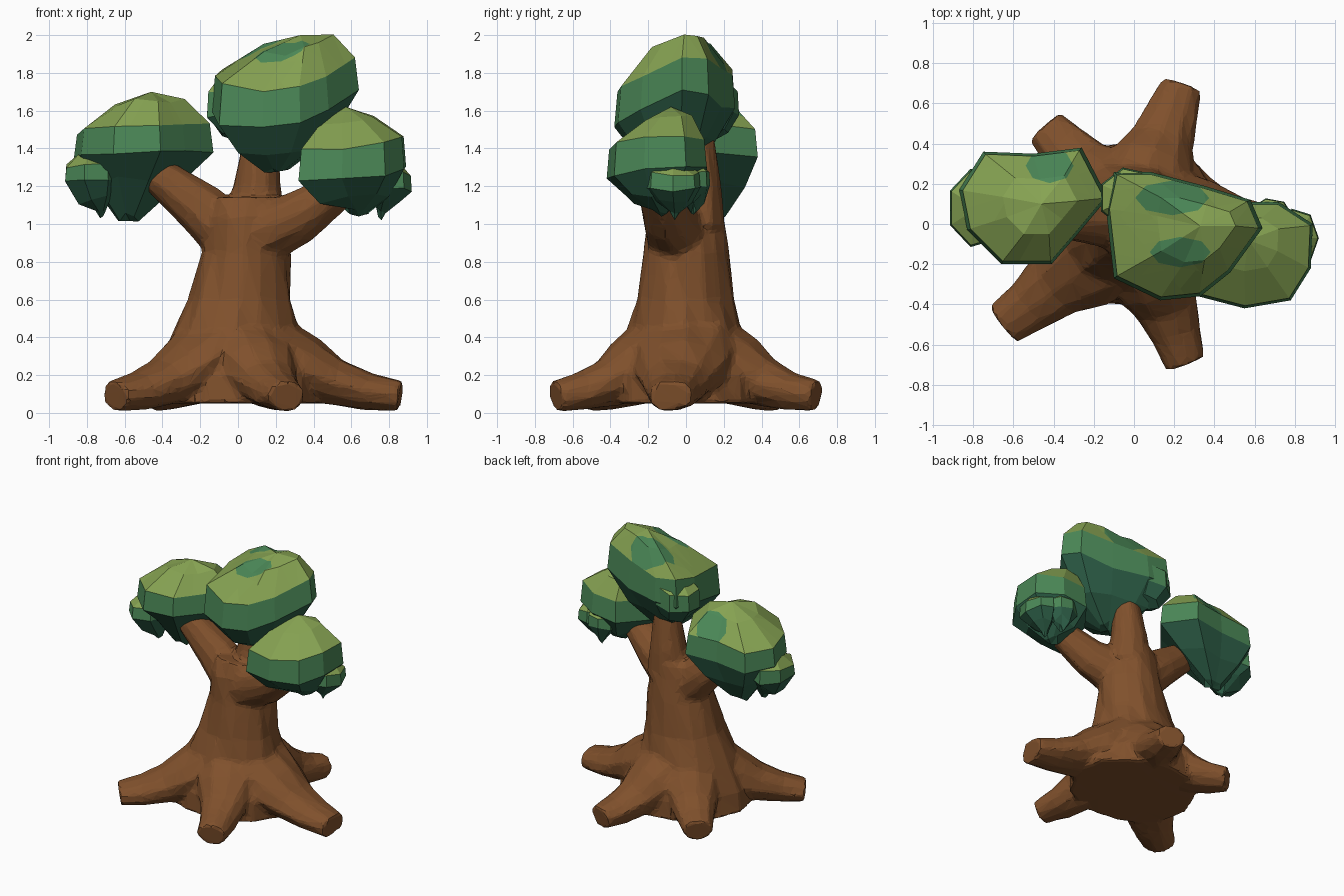
import bpy, bmesh, math, random
from mathutils import Vector

random.seed(4)
if "Cube" in bpy.data.objects:
    bpy.data.objects.remove(bpy.data.objects["Cube"])


def material(name, rgb):
    m = bpy.data.materials.new(name)
    m.use_nodes = True
    m.diffuse_color = (*rgb, 1)
    m.node_tree.nodes["Principled BSDF"].inputs["Base Color"].default_value = (*rgb, 1)
    return m


bark = material("bark brown", (0.215, 0.081, 0.025))
leaves = [material("light leaf green", (0.24, 0.365, 0.085)),
          material("mid leaf green", (0.07, 0.245, 0.095)),
          material("dark leaf green", (0.028, 0.12, 0.067))]


def finish(name, bm, mats):
    bmesh.ops.recalc_face_normals(bm, faces=bm.faces)
    me = bpy.data.meshes.new(name)
    bm.to_mesh(me)
    bm.free()
    for m in mats:
        me.materials.append(m)
    ob = bpy.data.objects.new(name, me)
    bpy.context.collection.objects.link(ob)
    return ob


def skin_rings(bm, rings):
    """Bridge a list of equal vertex loops; returns the faces of each level."""
    levels = []
    for a, b in zip(rings, rings[1:]):
        n = len(a)
        levels.append([bm.faces.new((a[i], a[(i + 1) % n], b[(i + 1) % n], b[i]))
                       for i in range(n)])
    return levels


def limb(bm, path, wide=1.0, sides=11):
    """Closed tapered tube through (point, radius) pairs, with rough bark."""
    pts = [Vector(p) for p, r in path]
    rings = []
    for i, (p, r) in enumerate(path):
        d = (pts[min(i + 1, len(pts) - 1)] - pts[max(i - 1, 0)]).normalized()
        side = d.cross(Vector((0, 0, 1)))
        side = side.normalized() if side.length > 0.3 else Vector((1, 0, 0))
        up = side.cross(d)
        ring = []
        for k in range(sides):
            a = math.tau * k / sides
            rr = r * random.uniform(0.94, 1.06)
            ring.append(bm.verts.new(pts[i] + side * rr * wide * math.cos(a)
                                     + up * rr * math.sin(a)))
        rings.append(ring)
    skin_rings(bm, rings)
    bm.faces.new(rings[0])
    bm.faces.new(rings[-1])


# Trunk, branches and roots, fused into one rough wooden body
wood = bmesh.new()
limb(wood, [((0.01, 0, 0.05), 0.43), ((0.01, 0, 0.2), 0.41), ((-0.02, 0, 0.4), 0.315),
            ((0.01, 0, 0.6), 0.262), ((0.035, 0, 0.85), 0.22),
            ((0.04, 0, 1.03), 0.205), ((0.05, 0.01, 1.13), 0.18)], 1.07, 16)
limb(wood, [((0, 0.02, 0.9), 0.17), ((-0.2, 0.03, 1.08), 0.14),
            ((-0.41, 0.04, 1.25), 0.1), ((-0.5, 0.08, 1.33), 0.08)])
limb(wood, [((0.08, -0.03, 0.94), 0.18), ((0.32, -0.1, 1.04), 0.14),
            ((0.52, -0.15, 1.17), 0.1), ((0.58, -0.16, 1.24), 0.08)])
limb(wood, [((0.09, 0.04, 1.0), 0.17), ((0.1, 0.06, 1.2), 0.13), ((0.12, 0.06, 1.5), 0.085)])
for x, y, wide in [(0.86, -0.08, 1.45), (0.26, -0.69, 1.25), (-0.65, -0.5, 1.35),
                   (-0.44, 0.48, 1.25), (0.24, 0.69, 1.3)]:
    limb(wood, [((x * f, y * f, z), r) for f, z, r in
                [(0.2, 0.32, 0.2), (0.42, 0.23, 0.17), (0.6, 0.16, 0.127),
                 (0.8, 0.115, 0.103), (1.0, 0.09, 0.082)]], wide)
trunk = finish("trunk_and_roots", wood, [bark])
remesh = trunk.modifiers.new("fuse", "REMESH")
remesh.mode = "VOXEL"
remesh.voxel_size = 0.02
decimate = trunk.modifiers.new("facets", "DECIMATE")
decimate.ratio = 0.12


def paint_patch(bm, x, y, rx, ry, sides=8):
    """Cut an oval outline into the pale cap and colour its inside."""
    for k in range(sides):
        a = math.tau * (k + 0.5) / sides
        co = Vector((x + rx * math.cos(a), y + ry * math.sin(a), 0))
        no = Vector((math.cos(a) / rx, math.sin(a) / ry, 0)).normalized()
        cap = [f for f in bm.faces if f.material_index == 0]
        geom = {g for f in cap for g in (*f.verts, *f.edges, f)}
        bmesh.ops.bisect_plane(bm, geom=list(geom), plane_co=co, plane_no=no)
    for f in bm.faces:
        m = f.calc_center_median()
        if f.material_index == 0 and math.hypot((m.x - x) / rx, (m.y - y) / ry) < 1:
            f.material_index = 1


def foliage(name, outline, z0, slope, top, low, peak=None, tip=None, spots=(), bow=0.0):
    """Faceted leaf cluster: pale cap, mid band, dark ragged underside."""
    n = len(outline)
    c = sum((Vector(p) for p in outline), Vector((0, 0))) / n
    peak = Vector(peak) if peak else c
    tip = Vector(tip) if tip else c
    band, under, bottom = low

    def ring(scale, dz, mid, rough=0.0):
        out = []
        for p in outline:
            q = mid + (Vector(p) - c) * scale
            d = q - c
            z = z0 + dz + slope[0] * d.x + slope[1] * d.y + bow * d.x ** 2
            out.append(bm.verts.new((q.x, q.y, z + random.uniform(-rough, rough))))
        return out

    bm = bmesh.new()
    rings = [ring(0.5, top * 0.68, c.lerp(peak, 0.7), 0.015), ring(0.95, 0, c, 0.012),
             ring(1.0, -band, c, 0.012), ring(0.65, -under, c.lerp(tip, 0.5), 0.03),
             ring(0.18, -bottom, tip, 0.03)]
    levels = skin_rings(bm, rings)
    apex = bm.verts.new((peak.x, peak.y, z0 + top))
    root = bm.verts.new((tip.x, tip.y, z0 - bottom - 0.03))
    for i in range(n):
        j = (i + 1) % n
        levels[0].append(bm.faces.new((apex, rings[0][i], rings[0][j])))
        levels[3].append(bm.faces.new((root, rings[4][j], rings[4][i])))
    for faces, index in ((levels[0], 0), (levels[1], 1), (levels[2] + levels[3], 2)):
        for f in faces:
            f.material_index = index
    for spot in spots:
        paint_patch(bm, *spot)
    finish(name, bm, leaves)


def blob(x, y, rx, ry, n=7):
    return [(x + rx * math.cos(math.tau * k / n), y + ry * math.sin(math.tau * k / n))
            for k in range(n)]


# Three main crowns
foliage("middle_crown",
        [(-0.14, 0.08), (-0.1, 0.26), (0.08, 0.26), (0.35, 0.19), (0.58, 0.12),
         (0.64, -0.02), (0.48, -0.24), (0.33, -0.36), (0.13, -0.38), (-0.1, -0.27)],
        1.765, (0.13, 0.16), 0.235, (0.2, 0.36, 0.46), (0.33, -0.01), (0.2, -0.04),
        [(0.19, 0.13, 0.17, 0.08), (0.23, -0.14, 0.14, 0.07)], 0.45)
foliage("left_crown",
        [(-0.87, 0.17), (-0.75, 0.36), (-0.5, 0.35), (-0.26, 0.38), (-0.13, 0.13),
         (-0.28, -0.05), (-0.41, -0.2), (-0.66, -0.2), (-0.83, -0.03)],
        1.505, (0.05, -0.08), 0.195, (0.14, 0.29, 0.46), (-0.46, 0.1), (-0.57, 0.16),
        [(-0.42, 0.29, 0.11, 0.08)])
foliage("right_crown",
        [(0.32, -0.36), (0.55, -0.42), (0.78, -0.38), (0.88, -0.22), (0.89, 0.0),
         (0.72, 0.11), (0.52, 0.11), (0.36, -0.1)],
        1.42, (0.1, 0.08), 0.2, (0.16, 0.27, 0.35), (0.57, -0.08), (0.64, -0.13), (), 0.2)

# Small clusters tucked against the crowns
foliage("left_small_cluster", blob(-0.78, 0.08, 0.15, 0.2), 1.32, (0.1, 0), 0.06,
        (0.09, 0.18, 0.26), tip=(-0.73, 0.08))
foliage("right_small_cluster", blob(0.81, -0.07, 0.11, 0.15), 1.27, (-0.1, 0), 0.06,
        (0.08, 0.15, 0.22), tip=(0.76, -0.06))
foliage("right_back_cluster", blob(0.68, 0.04, 0.11, 0.09), 1.28, (0, 0), 0.05,
        (0.08, 0.14, 0.2))
foliage("middle_small_cluster", blob(-0.02, 0.13, 0.16, 0.155), 1.71, (0.1, 0), 0.1,
        (0.13, 0.21, 0.27), tip=(0.04, 0.12))
